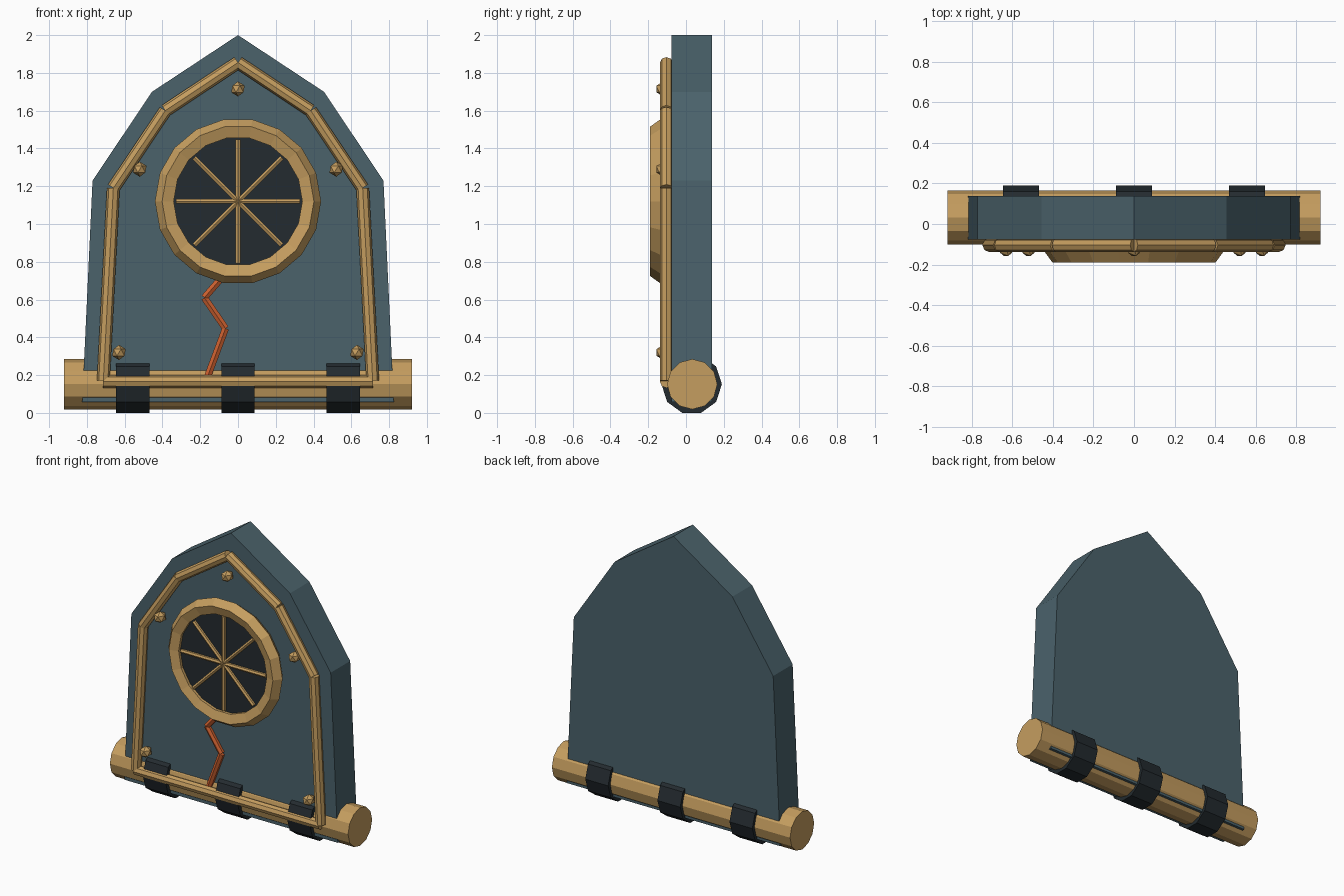
import bpy, bmesh, math
from mathutils import Vector

if "Cube" in bpy.data.objects:
    bpy.data.objects.remove(bpy.data.objects["Cube"])


def material(name, rgb):
    m = bpy.data.materials.new(name)
    m.diffuse_color = (*rgb, 1)
    m.use_nodes = True
    m.node_tree.nodes["Principled BSDF"].inputs["Base Color"].default_value = m.diffuse_color
    return m


SLATE = material("slate", (0.069, 0.122, 0.147))
BRASS = material("brass", (0.56, 0.34, 0.115))
DARK = material("dark_iron", (0.017, 0.024, 0.029))
EMBER = material("ember", (0.6, 0.115, 0.028))


def make(name, bm, mat):
    bmesh.ops.recalc_face_normals(bm, faces=bm.faces)
    me = bpy.data.meshes.new(name)
    bm.to_mesh(me)
    bm.free()
    ob = bpy.data.objects.new(name, me)
    me.materials.append(mat)
    bpy.context.collection.objects.link(ob)
    return ob


def loft(bm, rings):
    """Skin closed rings of points and cap both ends."""
    rings = [[bm.verts.new(p) for p in r] for r in rings]
    for a, b in zip(rings, rings[1:]):
        n = len(a)
        for i in range(n):
            bm.faces.new((a[i], a[(i + 1) % n], b[(i + 1) % n], b[i]))
    bm.faces.new(rings[0])
    bm.faces.new(rings[-1])


def rods(name, pairs, r, sides, mat):
    """Straight rods between pairs of points, one edge facing the front."""
    bm = bmesh.new()
    for p, q in pairs:
        p, q = Vector(p), Vector(q)
        u = Vector((0, -1, 0))
        v = (q - p).normalized().cross(u)
        ring = [r * (u * math.cos(t) + v * math.sin(t))
                for t in (math.tau * i / sides for i in range(sides))]
        loft(bm, [[p + o for o in ring], [q + o for o in ring]])
    return make(name, bm, mat)


def path(y, pts):
    pts = [(x, y, z) for x, z in pts]
    return list(zip(pts, pts[1:]))


def mirrored(half):
    return half + [(-x, z) for x, z in reversed(half) if x]


# pointed slab
outline = mirrored([(-0.825, 0.057), (-0.77, 1.23), (-0.455, 1.70), (0, 2.0)])
bm = bmesh.new()
loft(bm, [[(x, y, z) for x, z in outline] for y in (-0.077, 0.138)])
make("slab", bm, SLATE)

# base roller with three iron bands
AY, AZ = 0.033, 0.152
rods("base_roller", [((-0.92, AY, AZ), (0.92, AY, AZ))], 0.133, 12, BRASS)
rods("roller_bands", [((x - 0.088, AY - 0.003, AZ), (x + 0.088, AY - 0.003, AZ))
                      for x in (-0.557, 0, 0.557)], 0.16, 10, DARK)

# raised border trim
frame = mirrored([(-0.713, 0.17), (-0.66, 1.19), (-0.385, 1.60), (0, 1.855)])
rods("border_trim", path(-0.104, frame), 0.034, 8, BRASS)
rods("bottom_trim", path(-0.104, [(-0.715, 0.166), (0.715, 0.166)]), 0.034, 8, BRASS)

# round window: rim, dark glass, crossing bars
WZ = 1.12
bpy.ops.mesh.primitive_torus_add(major_segments=18, minor_segments=5, major_radius=0.385,
                                 minor_radius=0.055, location=(0, -0.137, WZ),
                                 rotation=(math.pi / 2, 0, 0))
rim = bpy.context.object
rim.name = "window_rim"
rim.data.materials.append(BRASS)
bpy.ops.mesh.primitive_cylinder_add(vertices=18, radius=0.35, depth=0.075,
                                    location=(0, -0.1125, WZ), rotation=(math.pi / 2, 0, 0))
glass = bpy.context.object
glass.name = "window_glass"
glass.data.materials.append(DARK)
bars = []
for k in range(4):
    c, s = 0.328 * math.cos(k * math.pi / 4), 0.328 * math.sin(k * math.pi / 4)
    bars.append(((-c, -0.157, WZ - s), (c, -0.157, WZ + s)))
rods("window_bars", bars, 0.014, 6, BRASS)

# glowing crack
rods("crack", path(-0.085, [(-0.10, 0.70), (-0.178, 0.61), (-0.066, 0.447), (-0.162, 0.19)]),
     0.021, 6, EMBER)

# rivets
for x, z in mirrored([(-0.63, 0.32), (-0.52, 1.29), (0, 1.715)]):
    bpy.ops.mesh.primitive_ico_sphere_add(subdivisions=1, radius=0.04, location=(x, -0.118, z))
    rivet = bpy.context.object
    rivet.name = "rivet"
    rivet.scale.y = 1.15
    rivet.data.materials.append(BRASS)
